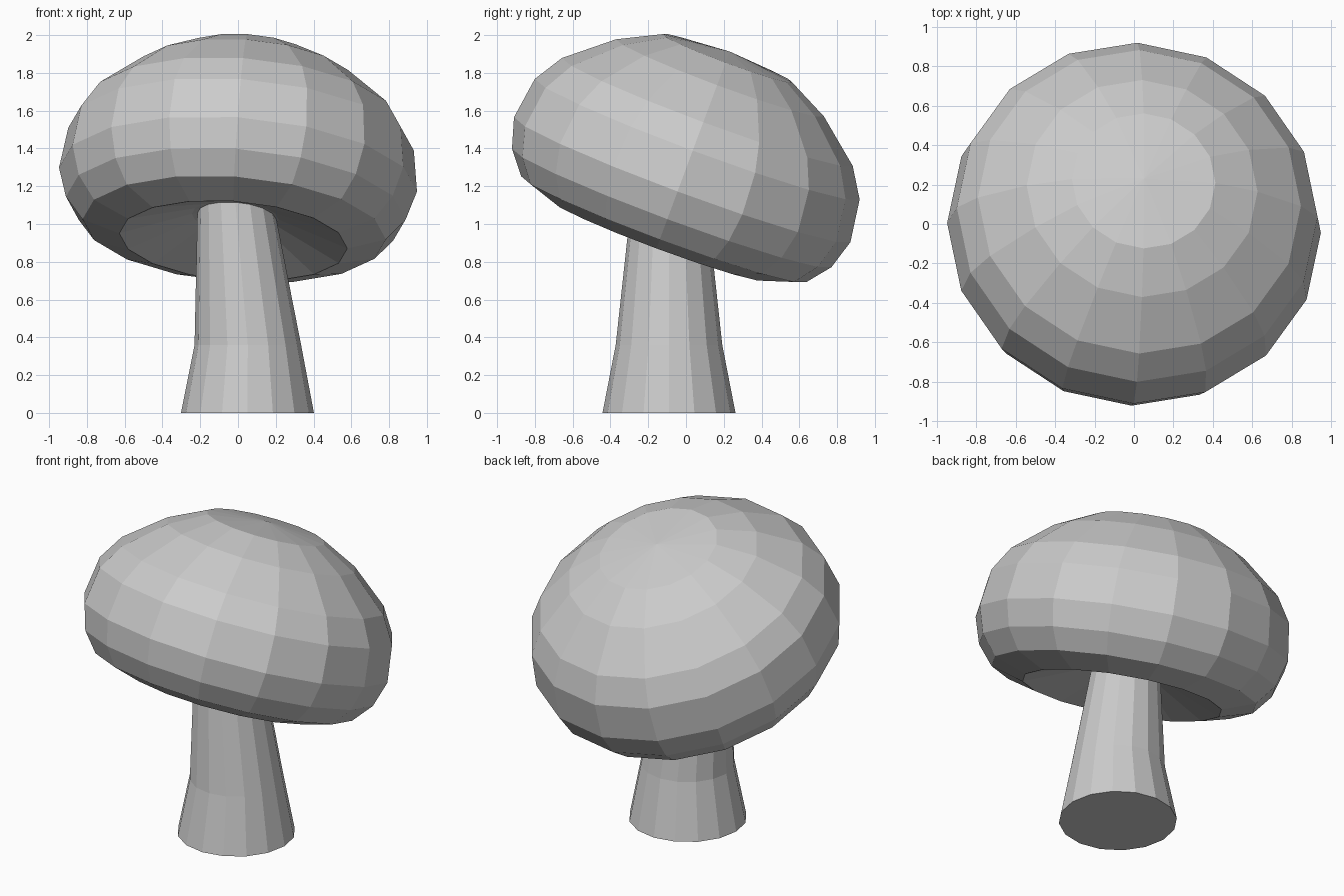
import bpy, bmesh
from math import sin, cos, pi, radians

if "Cube" in bpy.data.objects:
    bpy.data.objects.remove(bpy.data.objects["Cube"])

SIDES = 16


def lathe(name, rings, tip_top=None, tip_bottom=None):
    """Skin a stack of (x, y, z, radius) rings, closed by a point or a flat face."""
    bm = bmesh.new()
    loops = []
    for x, y, z, r in rings:
        loops.append([bm.verts.new((x + r * cos(2 * pi * i / SIDES),
                                    y + r * sin(2 * pi * i / SIDES), z))
                      for i in range(SIDES)])
    for a, b in zip(loops, loops[1:]):
        for i in range(SIDES):
            j = (i + 1) % SIDES
            bm.faces.new((a[i], a[j], b[j], b[i]))
    for loop, tip in ((loops[0], tip_bottom), (loops[-1], tip_top)):
        if tip is None:
            bm.faces.new(loop)
        else:
            point = bm.verts.new((0, 0, tip))
            for i in range(SIDES):
                bm.faces.new((loop[i], loop[(i + 1) % SIDES], point))
    bmesh.ops.recalc_face_normals(bm, faces=bm.faces)
    mesh = bpy.data.meshes.new(name)
    bm.to_mesh(mesh)
    bm.free()
    obj = bpy.data.objects.new(name, mesh)
    bpy.context.collection.objects.link(obj)
    return obj


# Stem: flared foot, leaning slightly, ending inside the cap
lathe("mushroom_stem", [(0.05, -0.09, 0.0, 0.352),
                        (0.052, -0.09, 0.36, 0.282),
                        (-0.018, -0.09, 1.16, 0.195)])

# Cap: hollow underside, rounded rim and dome, as (radius, height) pairs
profile = [(0.23, -0.21), (0.605, -0.347), (0.805, -0.281), (0.902, -0.16),
           (0.95, 0.0), (0.917, 0.229), (0.821, 0.383), (0.587, 0.576),
           (0.365, 0.688)]
cap = lathe("mushroom_cap", [(0, 0, h, r) for r, h in profile],
            tip_top=0.725, tip_bottom=-0.17)
cap.location = (0, -0.02, 1.235)
cap.rotation_euler = (radians(-20.4), radians(3.8), radians(-1.5))
